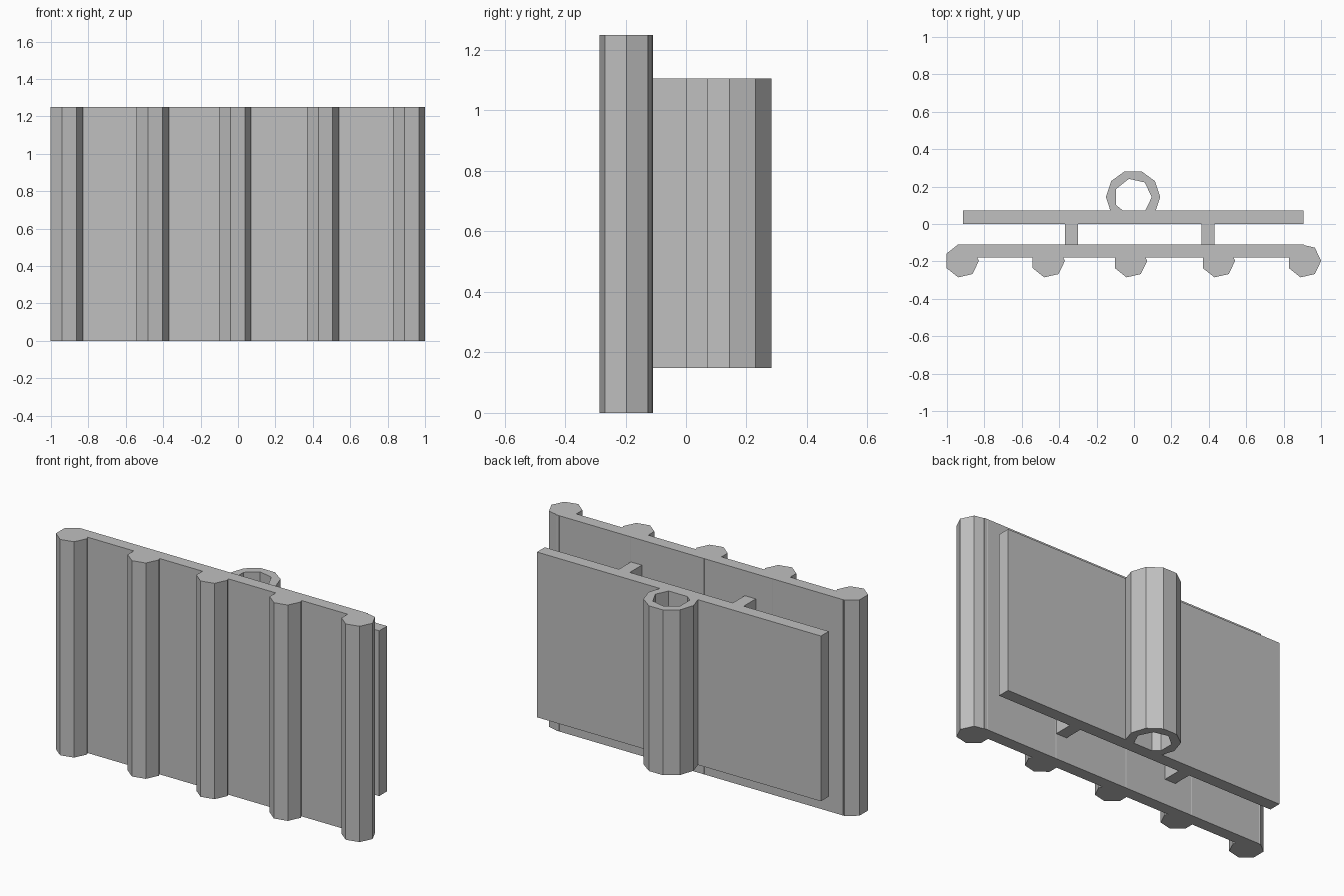
import bpy
import bmesh
from math import cos, sin, tau

cube = bpy.data.objects.get("Cube")
if cube:
    bpy.data.objects.remove(cube, do_unlink=True)

HEIGHT = 1.25                # front sheet and ribs
LOW, HIGH = 0.148, 1.105     # rear plate, webs and tube

grey = bpy.data.materials.new("plain grey")
grey.use_nodes = True
colour = (0.53, 0.53, 0.53, 1)
grey.diffuse_color = colour
grey.node_tree.nodes["Principled BSDF"].inputs["Base Color"].default_value = colour


def polygon(cx, cy, radius, sides):
    return [(cx + radius * cos(tau * i / sides), cy + radius * sin(tau * i / sides))
            for i in range(sides)]


def rectangle(x0, x1, y0, y1):
    return [(x0, y0), (x1, y0), (x1, y1), (x0, y1)]


def extrude(name, outline, z0, z1, hole=None):
    """Extrude a plan outline upward, optionally with a hole through it."""
    bm = bmesh.new()
    edges = []
    for loop in [outline] + ([hole] if hole else []):
        verts = [bm.verts.new((x, y, z0)) for x, y in loop]
        edges += [bm.edges.new((v, verts[i - 1])) for i, v in enumerate(verts)]
    if hole:
        bmesh.ops.triangle_fill(bm, use_beauty=True, edges=edges)
    else:
        bm.faces.new(bm.verts[:])
    result = bmesh.ops.extrude_face_region(bm, geom=bm.faces[:], use_keep_orig=True)
    top = [g for g in result["geom"] if isinstance(g, bmesh.types.BMVert)]
    bmesh.ops.translate(bm, verts=top, vec=(0, 0, z1 - z0))
    bmesh.ops.recalc_face_normals(bm, faces=bm.faces[:])
    mesh = bpy.data.meshes.new(name)
    bm.to_mesh(mesh)
    bm.free()
    mesh.materials.append(grey)
    obj = bpy.data.objects.new(name, mesh)
    bpy.context.collection.objects.link(obj)
    return obj


# Front sheet with its five seven-sided ribs
extrude("front_sheet", rectangle(-0.93, 0.91, -0.18, -0.11), 0, HEIGHT)
for i, x in enumerate((-0.92, -0.46, -0.02, 0.45, 0.91)):
    extrude(f"rib_{i + 1}", polygon(x, -0.197, 0.0905, 7), 0, HEIGHT)

# Rear plate and the webs joining it to the front sheet
extrude("rear_plate", rectangle(-0.915, 0.905, 0, 0.072), LOW, HIGH)
for side, x in (("right", -0.335), ("left", 0.395)):
    extrude(f"{side}_web", rectangle(x - 0.035, x + 0.035, -0.12, 0.01), LOW, HIGH)

# Hollow tube on the back
extrude("back_tube", polygon(-0.005, 0.144, 0.145, 10), LOW, HIGH,
        hole=polygon(-0.005, 0.144, 0.1, 7))
# The tube reaches through the rear plate only as far as its thickness
